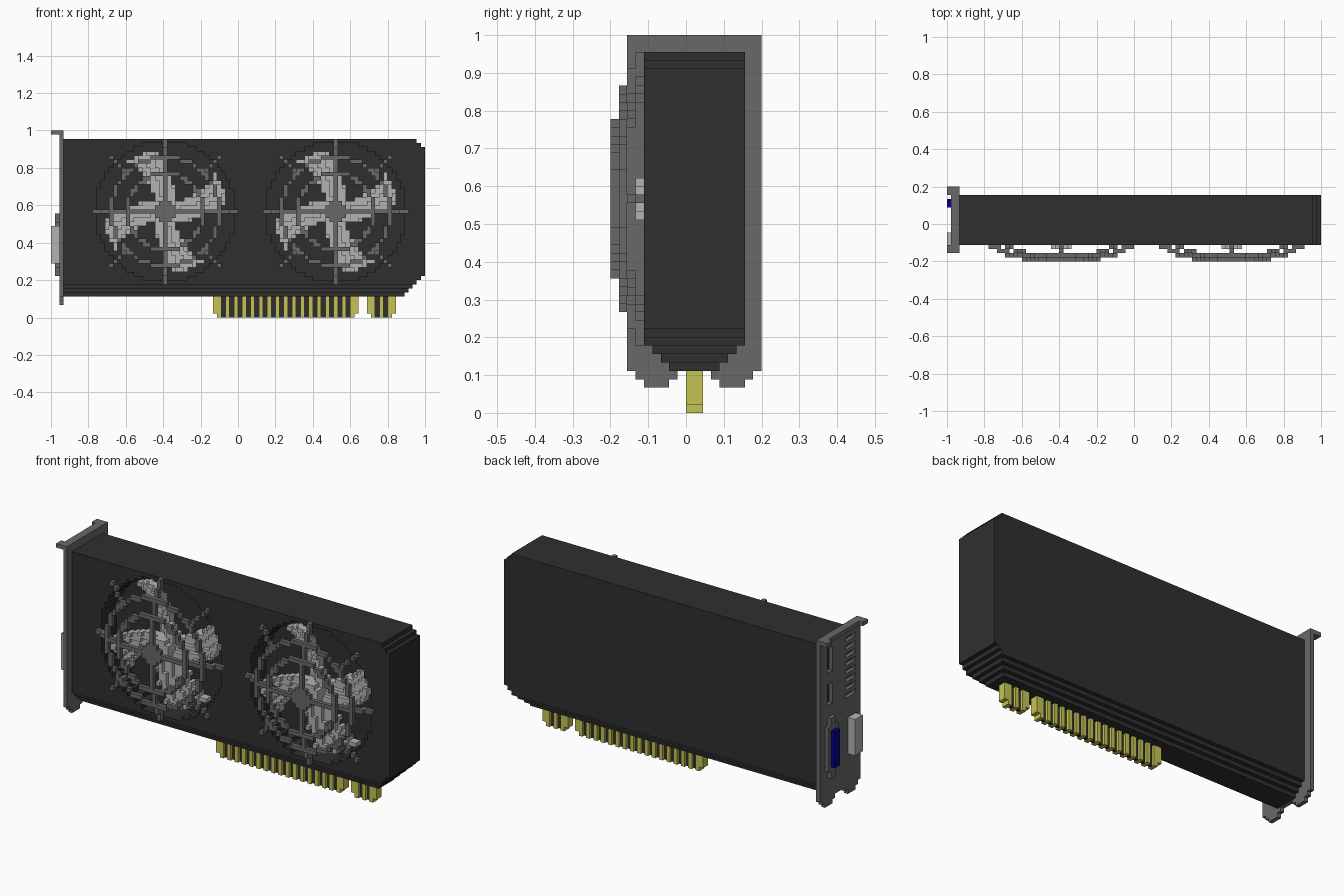
import bpy, bmesh, math
from mathutils import Vector

if "Cube" in bpy.data.objects:
    bpy.data.objects.remove(bpy.data.objects["Cube"])

# Everything sits on a block grid of 90 x 18 x 45 cells
V = 2 / 90
FANS = {"left_fan": 27.5, "right_fan": 68.5}   # fan centre columns
FAN_Z = 25.5


def material(name, rgb):
    m = bpy.data.materials.new(name)
    m.use_nodes = True
    m.diffuse_color = (*rgb, 1)
    m.node_tree.nodes["Principled BSDF"].inputs["Base Color"].default_value = (*rgb, 1)
    return m


BLACK = material("shroud_black", (0.028, 0.028, 0.028))
GREY = material("metal_grey", (0.14, 0.14, 0.14))
LIGHT = material("light_grey", (0.45, 0.45, 0.45))
GOLD = material("contact_gold", (0.56, 0.55, 0.09))
BLUE = material("port_blue", (0.0, 0.0, 0.27))


def blocks(name, boxes, mat):
    """One object from boxes given as (x0, x1, y0, y1, z0, z1) in grid cells."""
    bm = bmesh.new()
    for x0, x1, y0, y1, z0, z1 in boxes:
        verts = bmesh.ops.create_cube(bm, size=1)["verts"]
        size = Vector((x1 - x0, y1 - y0, z1 - z0)) * V
        mid = Vector(((x0 + x1) / 2 - 45, (y0 + y1) / 2 - 9, (z0 + z1) / 2)) * V
        for v in verts:
            v.co = Vector(a * b for a, b in zip(v.co, size)) + mid
    mesh = bpy.data.meshes.new(name)
    bm.to_mesh(mesh)
    bm.free()
    mesh.materials.append(mat)
    ob = bpy.data.objects.new(name, mesh)
    bpy.context.collection.objects.link(ob)
    return ob


def merge_rows(row_rule, z0, z1):
    """Stack the rows of boxes from a rule, joining equal neighbouring rows."""
    out, start = [], z0
    for z in range(z0 + 1, z1 + 1):
        if z == z1 or row_rule(z) != row_rule(start):
            out += [(*b, start, z) for b in row_rule(start)]
            start = z
    return out


# Shroud: stepped ends and underside, with two round fan wells in the front
def shroud_row(z):
    right = 90 - max(0, 10 - z) - max(0, z - 40)
    inset = max(0, 8 - z)
    front, back, floor = 4 + inset, 16 - inset, 10
    dz = z + 0.5 - FAN_Z
    if abs(dz) > 16.5:
        return [(3, right, front, back)]
    half = math.floor(math.sqrt(16.9 ** 2 - dz * dz)) + 0.5
    half = min(half, 16.5)
    edges = [3]
    for c in FANS.values():
        edges += [c - half, c + half]
    edges.append(right)
    spans = [(edges[i], edges[i + 1], front, floor) for i in range(0, len(edges), 2)]
    return [(3, right, floor, back)] + spans


blocks("shroud", merge_rows(shroud_row, 5, 43), BLACK)


# Fan blades: four swept, pitched blades and a hub
def blade_boxes(cx):
    boxes = [(cx - 2.5, cx + 2.5, 3, 10, FAN_Z - 1.5, FAN_Z + 1.5),
             (cx - 1.5, cx + 1.5, 3, 10, FAN_Z - 2.5, FAN_Z + 2.5)]
    for i in range(-15, 16):
        for k in range(-15, 16):
            r = math.hypot(i, k)
            if not 2 < r < 15.2:
                continue
            sweep = 1.9 * (r - 3)
            turn = (math.degrees(math.atan2(k, i)) - sweep + 45) % 90 - 45
            off = math.radians(turn) * r
            if abs(off) < 2.1 + 0.11 * r:
                y = max(4, round(6 + off * 0.55))
                boxes.append((cx + i - 0.5, cx + i + 0.5, y, y + 2,
                              FAN_Z + k - 0.5, FAN_Z + k + 0.5))
    return boxes


# Fan guard: domed rings, cross spokes, diagonal feet and a centre cap
def guard_boxes(cx):
    boxes = [(cx - 0.5, cx + 0.5, 1, 3, FAN_Z - 0.5, FAN_Z + 0.5)]
    for i in range(-17, 18):
        for k in range(-17, 18):
            r = math.hypot(i, k)
            cap = r < 2.6
            ring = 8.6 <= r < 9.5 or 12.6 <= r < 13.5
            spoke = i == 0 or k == 0
            foot = abs(i) == abs(k) and 9 <= abs(i) <= 13
            if not (cap or ring or spoke or foot):
                continue
            y = (r > 9.6) + (r > 13.6) + (r > 15.6)
            step = (spoke or foot) and any(e < r <= e + 1 for e in (8.5, 12.5, 14.5))
            boxes.append((cx + i - 0.5, cx + i + 0.5, y, y + (2 if step else 1),
                          FAN_Z + k - 0.5, FAN_Z + k + 0.5))
    return boxes


for name, cx in FANS.items():
    blocks(name + "_blades", blade_boxes(cx), LIGHT)
    blocks(name + "_guard", guard_boxes(cx), GREY)


# Mounting bracket: plate with vents and port openings, feet below
def bracket_row(z):
    if z == 3:
        spans = [(4, 7), (13, 16)]
    elif z == 4:
        spans = [(3, 8), (12, 17)]
    else:
        edges = [2]
        if 27 <= z <= 41 and z % 2:
            edges += [4, 8]
        if 36 <= z < 42 or 28 <= z < 33:
            edges += [13, 15]
        edges.append(18)
        spans = [(edges[i], edges[i + 1]) for i in range(0, len(edges), 2)]
    return [(2, 3, a, b) for a, b in spans]


blocks("bracket", merge_rows(bracket_row, 3, 45), GREY)
blocks("bracket_flange", [(1, 2, 2, 18, 44, 45), (0, 1, 2, 4, 44, 45),
                          (0, 1, 16, 18, 44, 45)], GREY)

# Ports on the bracket
blocks("blue_port_surround", [(1, 2, 12, 16, 12, 23), (1, 2, 13, 15, 10, 25)], GREY)
blocks("blue_port", [(0, 1, 13, 15, 13, 22)], BLUE)
blocks("light_port", [(0, 2, 4, 7, 13, 22)], LIGHT)


# Edge connector: gold fins either side of a thin dark core
def connector(name, x0, x1, fins):
    boxes = []
    for a, b in fins:
        boxes.append((a, b, 9, 11, 1, 5))
        boxes.append((max(a, x0 + 1), min(b, x1 - 1), 9, 11, 0, 1))
    blocks(name + "_contacts", boxes, GOLD)
    blocks(name + "_core", [(x0 + 2, x1 - 2, 9.7, 10.3, 0.02, 5)], BLACK)


connector("long_connector", 39, 74,
          [(39, 41)] + [(x, x + 1) for x in range(42, 72, 2)] + [(72, 74)])
connector("short_connector", 76, 83, [(76, 78), (79, 80), (81, 83)])
